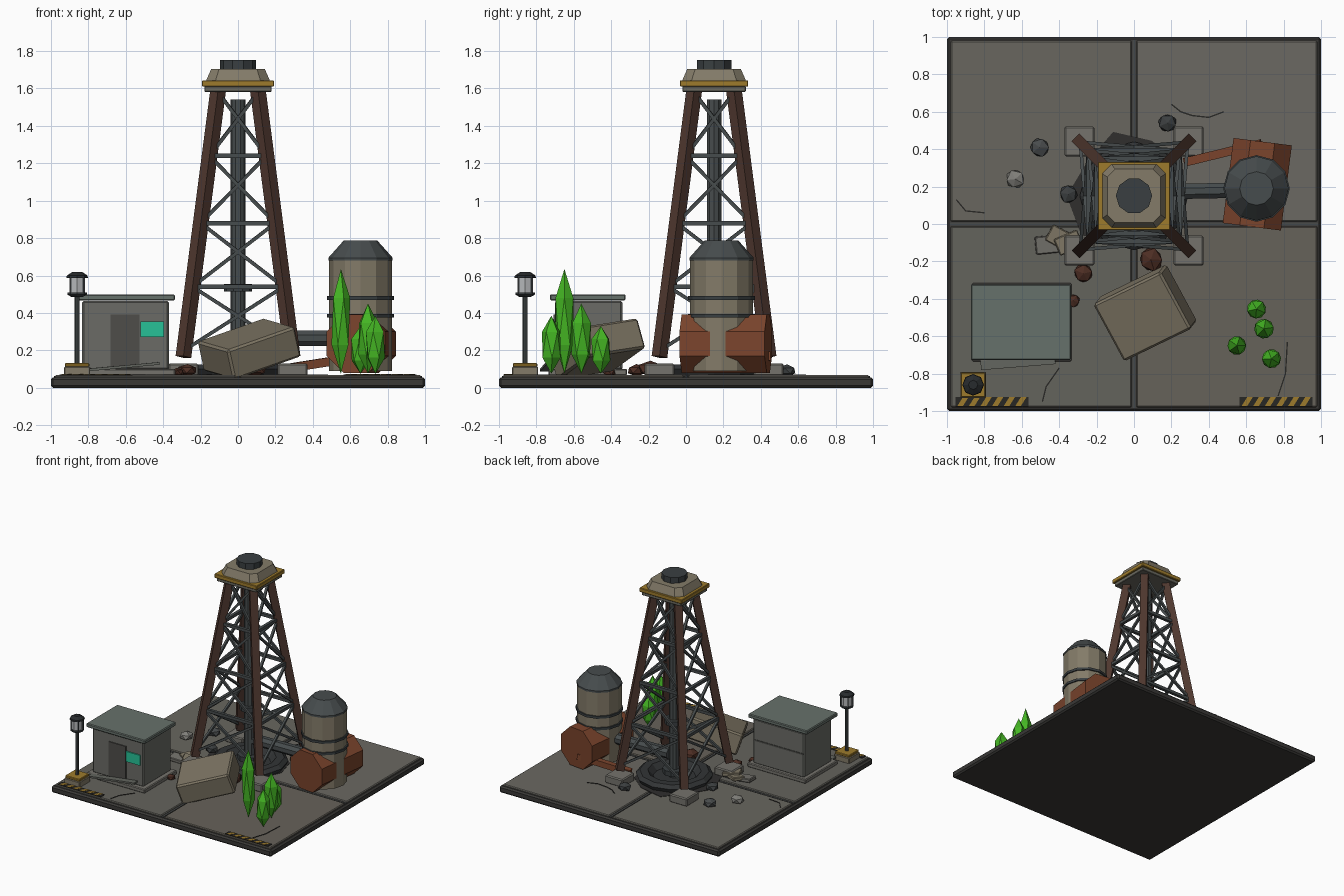
import bpy, bmesh, math, random
from mathutils import Matrix, Vector, Euler

if "Cube" in bpy.data.objects:
    bpy.data.objects.remove(bpy.data.objects["Cube"])

random.seed(4)
mats = {}


def mat(hexcol):
    if hexcol not in mats:
        m = bpy.data.materials.new("paint_" + hexcol)
        rgb = [(int(hexcol[i:i + 2], 16) / 255) ** 2.2 for i in (0, 2, 4)]
        m.diffuse_color = (*rgb, 1)
        m.use_nodes = True
        m.node_tree.nodes["Principled BSDF"].inputs["Base Color"].default_value = m.diffuse_color
        mats[hexcol] = m
    return mats[hexcol]


def finish(name, bm, col, bevel=0):
    bmesh.ops.recalc_face_normals(bm, faces=bm.faces)
    me = bpy.data.meshes.new(name)
    bm.to_mesh(me)
    bm.free()
    ob = bpy.data.objects.new(name, me)
    bpy.context.collection.objects.link(ob)
    me.materials.append(mat(col))
    if bevel:
        mod = ob.modifiers.new("bevel", 'BEVEL')
        mod.width, mod.segments = bevel, 1
    return ob


def box(name, c, size, col, rot=(0, 0, 0), bevel=0, basis=None):
    bm = bmesh.new()
    r = basis or Euler(rot).to_matrix()
    bmesh.ops.create_cube(bm, size=1, matrix=Matrix.Translation(c) @ r.to_4x4() @ Matrix.Diagonal((*size, 1)))
    return finish(name, bm, col, bevel)


def beams(name, pairs, w, col, sides=4):
    # straight bars between point pairs, joined as one part
    bm = bmesh.new()
    for a, b in pairs:
        a, b = Vector(a), Vector(b)
        d = b - a
        q = d.to_track_quat('Z', 'Y').to_matrix().to_4x4()
        turn = Matrix.Rotation(math.pi / sides, 4, 'Z')
        bmesh.ops.create_cone(bm, cap_ends=True, segments=sides, radius1=w, radius2=w, depth=d.length,
                              matrix=Matrix.Translation((a + b) / 2) @ q @ turn)
    return finish(name, bm, col)


def lathe(name, xy, prof, col, n=12, turn=0.0):
    # stacked rings of (radius, z), capped at both ends
    bm = bmesh.new()
    rings = []
    for r, z in prof:
        rings.append([bm.verts.new((xy[0] + r * math.cos(turn + 2 * math.pi * i / n),
                                    xy[1] + r * math.sin(turn + 2 * math.pi * i / n), z)) for i in range(n)])
    for p, q in zip(rings, rings[1:]):
        for i in range(n):
            bm.faces.new((p[i], p[(i + 1) % n], q[(i + 1) % n], q[i]))
    bm.faces.new(rings[0])
    bm.faces.new(rings[-1])
    return finish(name, bm, col)


def plate(name, polys, z, h, col):
    # flat prisms from outlines
    bm = bmesh.new()
    for pts in polys:
        f = bm.faces.new([bm.verts.new((x, y, z)) for x, y in pts])
        ext = bmesh.ops.extrude_face_region(bm, geom=[f])['geom']
        bmesh.ops.translate(bm, vec=(0, 0, h), verts=[v for v in ext if isinstance(v, bmesh.types.BMVert)])
    return finish(name, bm, col)


def ico(name, c, scale, col, jitter=0.0, turn=0.0):
    bm = bmesh.new()
    bmesh.ops.create_icosphere(bm, subdivisions=1, radius=1)
    for v in bm.verts:
        v.co *= 1 + random.uniform(-jitter, jitter)
    bm.transform(Matrix.Translation(c) @ Matrix.Rotation(turn, 4, 'Z') @ Matrix.Diagonal((*scale, 1)))
    return finish(name, bm, col)


DARK, STEEL, TAN, RUST, GREY, GOLD = "3c4143", "484d4e", "827a68", "7a4630", "74726c", "9c7a30"

# ground slab, four paving tiles and seams
box("ground_slab", (0, 0, 0.028), (2, 2, 0.056), "3c3b39", bevel=0.012)
for i, (sx, sy) in enumerate([(-1, -1), (1, -1), (-1, 1), (1, 1)]):
    box(f"paving_tile_{i}", (sx * 0.497, sy * 0.497, 0.05), (0.966, 0.966, 0.034),
        ("64635d", "66625a", "68665f", "6a6862")[i], bevel=0.006)
box("seam_x", (0, 0, 0.056), (1.97, 0.016, 0.012), "4a4c4b")
box("seam_y", (0, 0, 0.056), (0.016, 1.97, 0.012), "4a4c4b")

# hazard strips along the front edge
for n, x0 in (("left", -0.955), ("right", 0.565)):
    box(f"hazard_strip_{n}", (x0 + 0.195, -0.95, 0.068), (0.39, 0.05, 0.008), "2c2b29")
    plate(f"hazard_stripes_{n}", [[(x, -0.974), (x + 0.03, -0.974), (x + 0.06, -0.926), (x + 0.03, -0.926)]
                                  for x in [x0 + 0.01 + 0.062 * k for k in range(6)]], 0.071, 0.003, GOLD)

# cracks in the paving
for i, path in enumerate([[(0.2, 0.64), (0.25, 0.6), (0.31, 0.58), (0.4, 0.57), (0.48, 0.6)],
                          [(-0.95, 0.13), (-0.9, 0.07), (-0.8, 0.06)],
                          [(-0.49, -0.95), (-0.47, -0.87), (-0.4, -0.77)],
                          [(0.77, -0.92), (0.81, -0.8), (0.82, -0.63)]]):
    p3 = [(x, y, 0.067) for x, y in path]
    beams(f"crack_{i}", list(zip(p3, p3[1:])), 0.005, "2c2b29")

# scorched patch and well collar
CX, CY = 0.0, 0.15
plate("scorch_patch", [[(CX + r * math.cos(a * math.pi / 5), CY + r * math.sin(a * math.pi / 5))
                        for a, r in enumerate([.29, .3, .31, .36, .31, .36, .35, .28, .3, .27])]],
      0.062, 0.008, "333231")
lathe("well_collar", (CX, CY), [(0.27, 0.06), (0.29, 0.1), (0.26, 0.125), (0.2, 0.125), (0.16, 0.08)], "353738", 12)

# derrick: footings, legs, braces
Z0, Z1 = 0.165, 1.60


def half(z):
    return 0.292 - (z - Z0) / (Z1 - Z0) * (0.292 - 0.105)


def corner(k, z):
    sx, sy = ((-1, -1), (1, -1), (1, 1), (-1, 1))[k % 4]
    return Vector((CX + sx * half(z), CY + sy * half(z), z))


for k in range(4):
    c = corner(k, Z0)
    box(f"footing_{k}", (c.x, c.y, 0.097), (0.16, 0.16, 0.066), GREY, bevel=0.008)
beams("derrick_legs", [(corner(k, Z0), corner(k, Z1)) for k in range(4)], 0.042, "503a32")
levels = [0.2, 0.54, 0.88, 1.24, 1.58]
rails, cross = [], []
for k in range(4):
    for z in levels[1:4]:
        rails.append((corner(k, z), corner(k + 1, z)))
    for a, b in zip(levels, levels[1:]):
        cross += [(corner(k, a), corner(k + 1, b)), (corner(k + 1, a), corner(k, b))]
beams("derrick_rails", rails, 0.017, STEEL)
beams("derrick_cross_braces", cross, 0.013, STEEL)

# drill pipe and clamp rings
lathe("drill_pipe", (CX, CY), [(0.041, 0.07), (0.041, 1.54)], STEEL, 10)
for z, r in ((0.535, 0.075), (0.13, 0.09)):
    lathe("drill_pipe_clamp", (CX, CY), [(r, z - 0.02), (r, z + 0.02)], DARK, 10)

# crown platform
box("crown_underplate", (CX, CY, 1.597), (0.36, 0.34, 0.03), "6a6960", bevel=0.004)
box("crown_gold_rim", (CX, CY, 1.627), (0.385, 0.365, 0.034), GOLD, bevel=0.004)
bm = bmesh.new()
lo = [(-.17, -.12), (-.12, -.17), (.12, -.17), (.17, -.12), (.17, .12), (.12, .17), (-.12, .17), (-.17, .12)]
v0, v1, v2 = [[bm.verts.new((CX + x * s, CY + y * s, z)) for x, y in lo]
              for s, z in ((1, 1.642), (0.97, 1.655), (0.84, 1.705))]
for p, q in ((v0, v1), (v1, v2)):
    for i in range(8):
        bm.faces.new((p[i], p[(i + 1) % 8], q[(i + 1) % 8], q[i]))
bm.faces.new(v0)
bm.faces.new(v2)
finish("crown_housing", bm, TAN)
lathe("crown_cap", (CX, CY), [(0.097, 1.70), (0.097, 1.752)], DARK, 10)

# storage tank with dome and bands
T = (0.655, 0.19)
lathe("tank_body", T, [(0.168, 0.09), (0.168, 0.69)], TAN, 12)
lathe("tank_dome", T, [(0.172, 0.68), (0.172, 0.695), (0.09, 0.787)], STEEL, 12)
for z in (0.385, 0.48):
    lathe("tank_band", T, [(0.178, z - 0.01), (0.178, z + 0.01)], DARK, 12)

# rusted drum lying through the tank, feed pipe, fallen girder
beams("rusted_drum", [((0.63, -0.015, 0.235), (0.688, 0.44, 0.235))], 0.17, RUST, 8)
beams("feed_pipe", [((0.03, 0.17, 0.265), (0.53, 0.18, 0.265))], 0.044, STEEL, 8)
beams("fallen_girder", [((0.27, 0.33, 0.105), (0.68, 0.43, 0.17))], 0.033, RUST)

# cabin
box("cabin_base", (-0.6, -0.525, 0.083), (0.53, 0.42, 0.035), GREY, bevel=0.006)
box("cabin_walls", (-0.602, -0.52, 0.28), (0.465, 0.36, 0.37), "6a6b66", bevel=0.01)
box("cabin_roof", (-0.605, -0.525, 0.483), (0.535, 0.405, 0.032), "66706a", bevel=0.006)
box("cabin_door", (-0.603, -0.701, 0.25), (0.155, 0.014, 0.285), "504e4b")
box("cabin_window", (-0.458, -0.701, 0.313), (0.127, 0.018, 0.084), "2cc096")
box("cabin_back_seam", (-0.602, -0.339, 0.29), (0.45, 0.006, 0.012), "50504c")
box("fallen_panel", (-0.62, -0.74, 0.112), (0.4, 0.05, 0.014), "63655f", rot=(0, -0.09, 0.08))

# lamp post
L = (-0.86, -0.86)
box("lamp_footing", (*L, 0.088), (0.14, 0.14, 0.05), TAN, bevel=0.005)
box("lamp_footing_trim", (*L, 0.122), (0.13, 0.13, 0.02), GOLD, bevel=0.004)
lathe("lamp_pole", L, [(0.013, 0.12), (0.013, 0.5)], STEEL, 8)
lathe("lamp_tray", L, [(0.03, 0.485), (0.052, 0.498), (0.052, 0.51)], DARK, 8)
lathe("lamp_glass", L, [(0.042, 0.51), (0.042, 0.588)], "b4b6b8", 8)
lathe("lamp_hood", L, [(0.058, 0.588), (0.055, 0.6), (0.025, 0.62)], "2c2f31", 8)
beams("lamp_bars", [((L[0] + 0.046 * math.cos(a), L[1] + 0.046 * math.sin(a), 0.505),
                     (L[0] + 0.046 * math.cos(a), L[1] + 0.046 * math.sin(a), 0.592))
                    for a in (0.785, 2.356, 3.927, 5.498)], 0.005, DARK)

# tipped crate
e1 = Vector((0.37, 0.18, 0.13)).normalized()
nz = Vector((0.14, -0.33, -0.06)).cross(e1).normalized()
e2 = nz.cross(e1)
box("tipped_crate", (0.06, -0.475, 0.207), (0.42, 0.35, 0.17), "7c7463", bevel=0.012,
    basis=Matrix((e1, e2, nz)).transposed())

# crystals
for i, (x, y, top, r) in enumerate([(0.55, -0.65, 0.635, 0.056), (0.735, -0.72, 0.385, 0.057),
                                    (0.695, -0.56, 0.45, 0.059), (0.655, -0.455, 0.33, 0.057)]):
    h = (top - 0.075) / 2
    ico(f"crystal_{i}", (x, y, 0.075 + h), (r, r, h), "46b428", turn=i * 0.7)

# scattered rocks and rubble
for i, (x, y, r, c) in enumerate([(-0.505, 0.41, .055, "4a4d4e"), (0.18, 0.54, .053, "3e4142"),
                                  (-0.635, 0.24, .053, "807f7a"), (-0.35, 0.16, .052, "3e4142"),
                                  (-0.27, -0.265, .055, "4e3128"), (0.09, -0.19, .068, "4e3128"),
                                  (-0.325, -0.41, .038, "4e3128")]):
    ico(f"rock_{i}", (x, y, 0.06 + r * 0.6), (r, r, r * 0.65), c, 0.08, i)
for i, (x, y, a) in enumerate([(-0.46, -0.11, 0.1), (-0.395, -0.075, -0.5), (-0.35, -0.1, 0.4)]):
    box(f"rubble_slab_{i}", (x, y, 0.085 + 0.01 * i), (0.135, 0.095, 0.03), TAN if i else GREY,
        rot=(0.06, 0.08, a), bevel=0.005)
